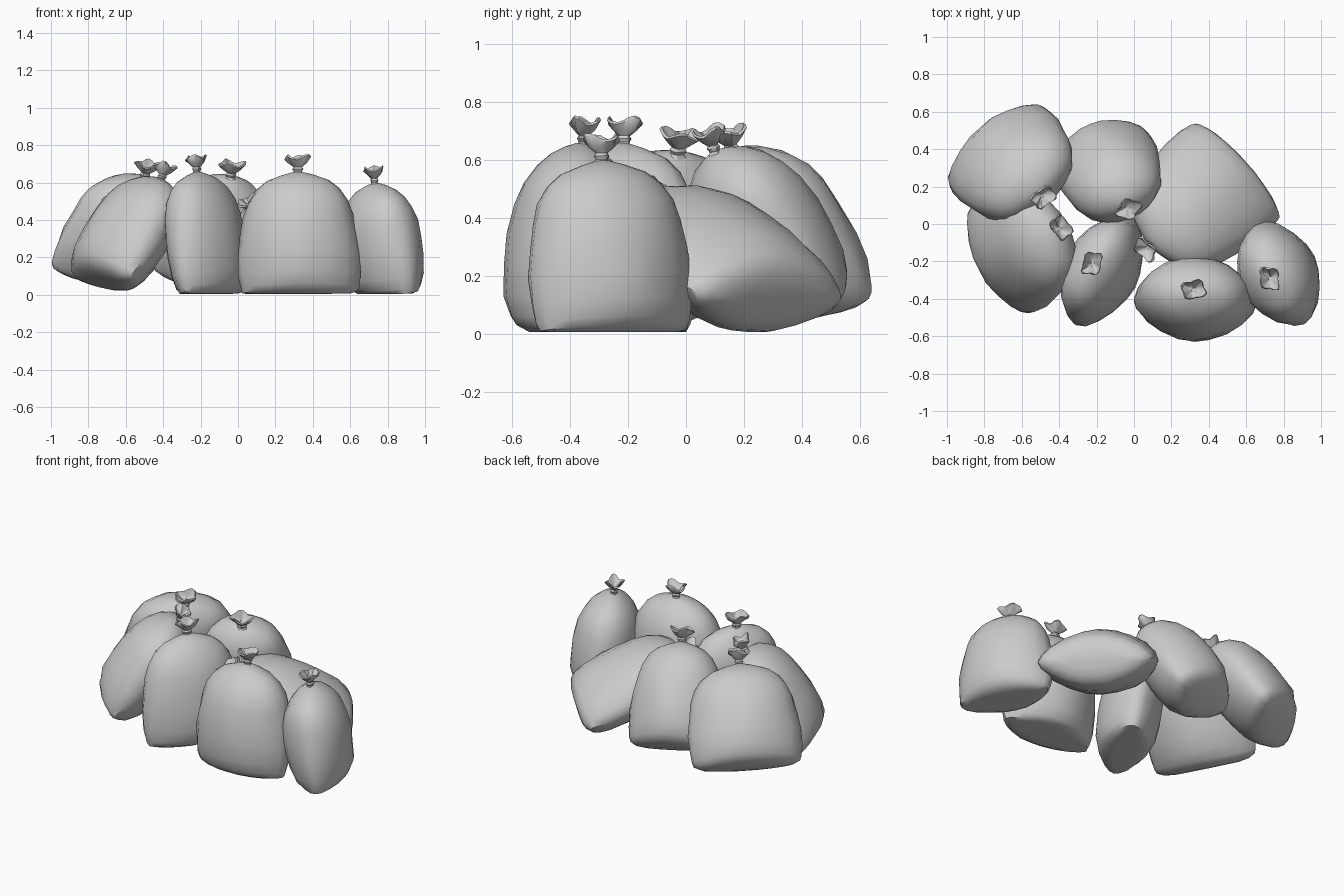
import bpy, bmesh, math, random
from mathutils import Vector

if "Cube" in bpy.data.objects:
    bpy.data.objects.remove(bpy.data.objects["Cube"])

random.seed(4)
SEG = 20

# Sack profile: height fraction, width factor, depth factor, roundness exponent
BODY = [(-.045, .62, .22, 1.7), (-.03, .80, .50, 1.6), (.004, .93, .72, 1.6),
        (.05, .96, .84, 1.6), (.15, .99, .95, 1.65), (.32, 1.0, 1.0, 1.7),
        (.48, .95, 1.0, 1.8), (.64, .89, .94, 1.9), (.76, .81, .83, 2.0),
        (.86, .68, .66, 2.0), (.93, .51, .47, 2.0), (.975, .27, .27, 2.0),
        (1.0, .09, .11, 2.0)]

# Tied top: height, radius, fold depth (goes up, then back down inside)
KNOT = [(-.012, .032, .1), (.006, .020, .12), (.018, .027, .1), (.028, .021, .12),
        (.050, .046, .14), (.076, .066, .16), (.084, .060, .16),
        (.060, .040, .16), (.042, .012, .1)]


def spow(c, e):
    return math.copysign(abs(c) ** e, c)


def loft(name, rings, angle):
    """Skin a list of equal rings into one closed, smooth shaded object."""
    bm = bmesh.new()
    loops = [[bm.verts.new(p) for p in r] for r in rings]
    n = len(rings[0])
    for a, b in zip(loops, loops[1:]):
        for i in range(n):
            j = (i + 1) % n
            bm.faces.new((a[i], a[j], b[j], b[i]))
    bm.faces.new(loops[0][::-1])
    bm.faces.new(loops[-1])
    bmesh.ops.recalc_face_normals(bm, faces=bm.faces)
    mesh = bpy.data.meshes.new(name)
    bm.to_mesh(mesh)
    bm.free()
    ob = bpy.data.objects.new(name, mesh)
    bpy.context.collection.objects.link(ob)
    bpy.ops.object.select_all(action='DESELECT')
    ob.select_set(True)
    bpy.context.view_layer.objects.active = ob
    bpy.ops.object.shade_smooth_by_angle(angle=math.radians(angle))


def frame(axis, wide):
    a = axis.normalized()
    u = (wide - a * wide.dot(a)).normalized()
    return a, u, a.cross(u)


def sack(name, base, neck, wide, half_w, half_d):
    base, neck = Vector(base), Vector(neck)
    h = (neck - base).length
    a, u, v = frame(neck - base, Vector((*wide, 0)))

    # Sagging body, flattened where it meets the ground
    rings = []
    for t, fw, fd, n in BODY:
        ring = []
        for i in range(SEG):
            th = math.tau * i / SEG
            k = 1 + random.uniform(-.015, .015)
            # small pinch in the middle of each broad side near the hem
            if t < .1 and i in (SEG // 4, 3 * SEG // 4):
                k *= .95
            p = (base + a * (t * h) + u * (half_w * fw * k * spow(math.cos(th), 2 / n))
                 + v * (half_d * fd * k * spow(math.sin(th), 2 / n)))
            # keep the rounded underside just above the floor
            p.z = max(p.z, .006 + .1 * min(t, 0) * -.1)
            ring.append(p)
        rings.append(ring)
    loft(name + "_body", rings, 50)

    # Gathered, crumpled tie on top
    a, u, v = frame(a + Vector((0, 0, 1)), u)
    ph = random.uniform(0, 6)
    rings = []
    for z, r, fold in KNOT:
        ring = []
        for i in range(SEG):
            th = math.tau * i / SEG
            k = 1 + fold * math.sin(4 * th + ph) + random.uniform(-.06, .06)
            lift = z + (.012 * math.sin(3 * th + ph) if z > .055 else 0)
            ring.append(neck + a * lift + u * (r * 1.05 * k * math.cos(th))
                        + v * (r * .8 * k * math.sin(th)))
        rings.append(ring)
    loft(name + "_tie", rings, 40)


# name, hem centre, neck, direction of the broad side, half width, half depth
SACKS = [
    ("back_left_sack", (-.745, .425, .13), (-.50, .16, .625), (.54, .43), .345, .215),
    ("back_middle_sack", (-.195, .41, .11), (-.04, .10, .625), (.90, .30), .285, .22),
    ("back_right_sack", (.555, .29, .13), (.09, -.11, .44), (.48, -.47), .36, .195),
    ("left_sack", (-.725, -.195, .10), (-.41, -.03, .615), (.31, -.58), .34, .205),
    ("front_middle_sack", (-.14, -.265, .01), (-.22, -.215, .655), (.30, .56), .325, .19),
    ("front_right_sack", (.33, -.43, .01), (.32, -.355, .655), (1, -.03), .33, .225),
    ("right_sack", (.80, -.25, .01), (.73, -.29, .595), (.24, -.50), .305, .205),
]
for s in SACKS:
    sack(*s)
